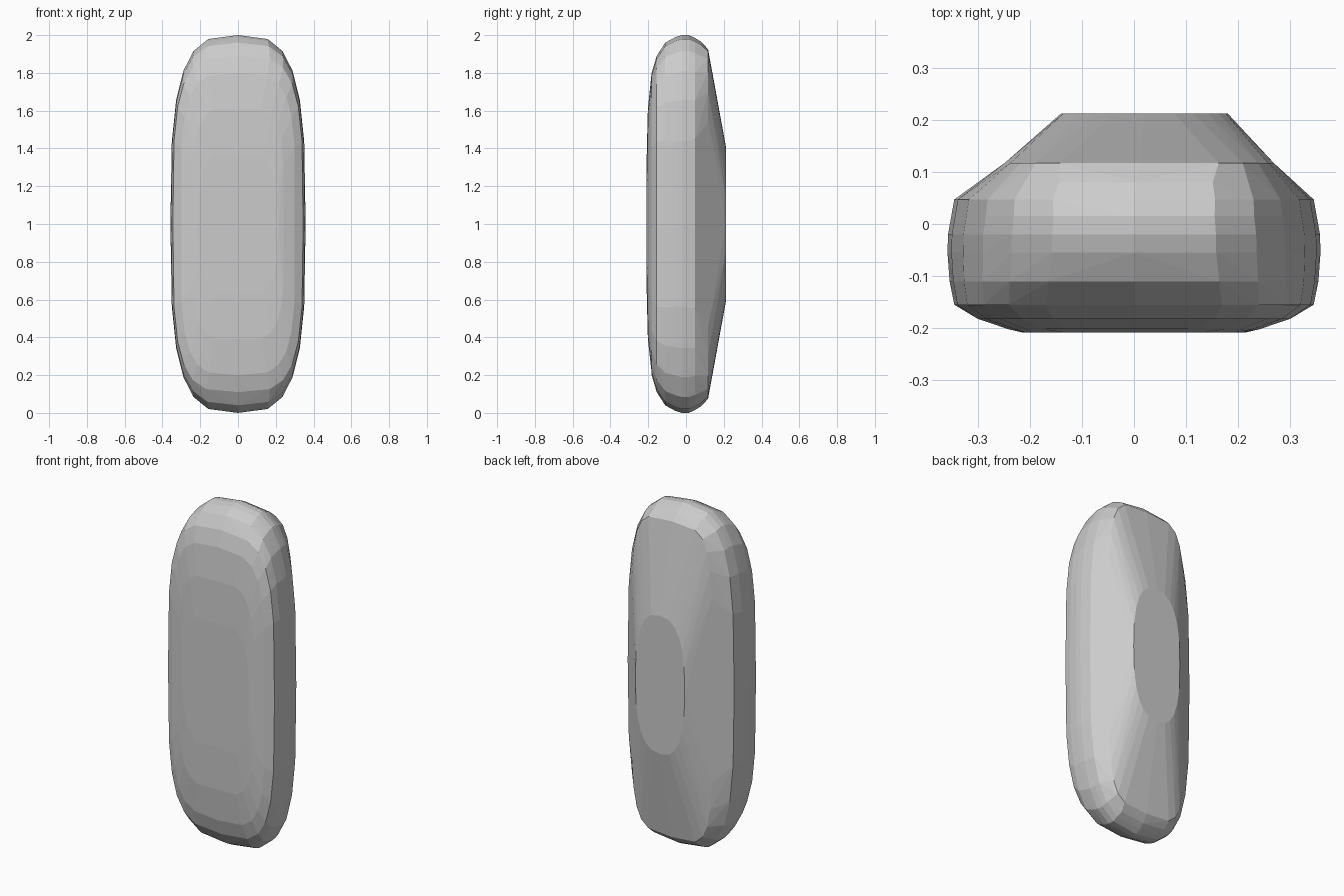
import bpy, bmesh, math

if "Cube" in bpy.data.objects:
    bpy.data.objects.remove(bpy.data.objects["Cube"])

# Cross-sections from front to back: y, centre x, half width, half height, squareness
SECTIONS = [
    (-0.208, 0.000, 0.215, 0.40, 3.0),
    (-0.202, 0.000, 0.245, 0.62, 4.0),
    (-0.182, 0.000, 0.305, 0.80, 4.0),
    (-0.155, 0.000, 0.345, 0.89, 3.8),
    (-0.110, 0.000, 0.354, 0.96, 3.5),
    (-0.055, 0.000, 0.358, 0.99, 3.3),
    (-0.020, 0.000, 0.357, 1.00, 3.3),
    (0.015, 0.000, 0.351, 1.00, 3.3),
    (0.047, 0.000, 0.345, 0.985, 3.4),
    (0.080, 0.004, 0.300, 0.965, 3.8),
    (0.117, 0.010, 0.262, 0.925, 5.0),
    (0.212, 0.020, 0.160, 0.405, 2.6),
]
SIDES = 24


def rounded(v, n):
    return math.copysign(abs(v) ** (2 / n), v) if abs(v) > 1e-6 else 0.0


# Pebble-like body: hull over the rounded cross-sections
bm = bmesh.new()
for y, cx, hw, hh, n in SECTIONS:
    for i in range(SIDES):
        a = 2 * math.pi * i / SIDES
        bm.verts.new((cx + hw * rounded(math.cos(a), n), y,
                      1 + hh * rounded(math.sin(a), n)))
res = bmesh.ops.convex_hull(bm, input=bm.verts)
loose = [v for v in bm.verts if not v.link_faces]
bmesh.ops.delete(bm, geom=loose, context='VERTS')
bmesh.ops.dissolve_limit(bm, angle_limit=math.radians(1.5),
                         verts=bm.verts, edges=bm.edges)
bmesh.ops.recalc_face_normals(bm, faces=bm.faces)

mesh = bpy.data.meshes.new("rounded_slab")
bm.to_mesh(mesh)
bm.free()
slab = bpy.data.objects.new("rounded_slab", mesh)
bpy.context.collection.objects.link(slab)
